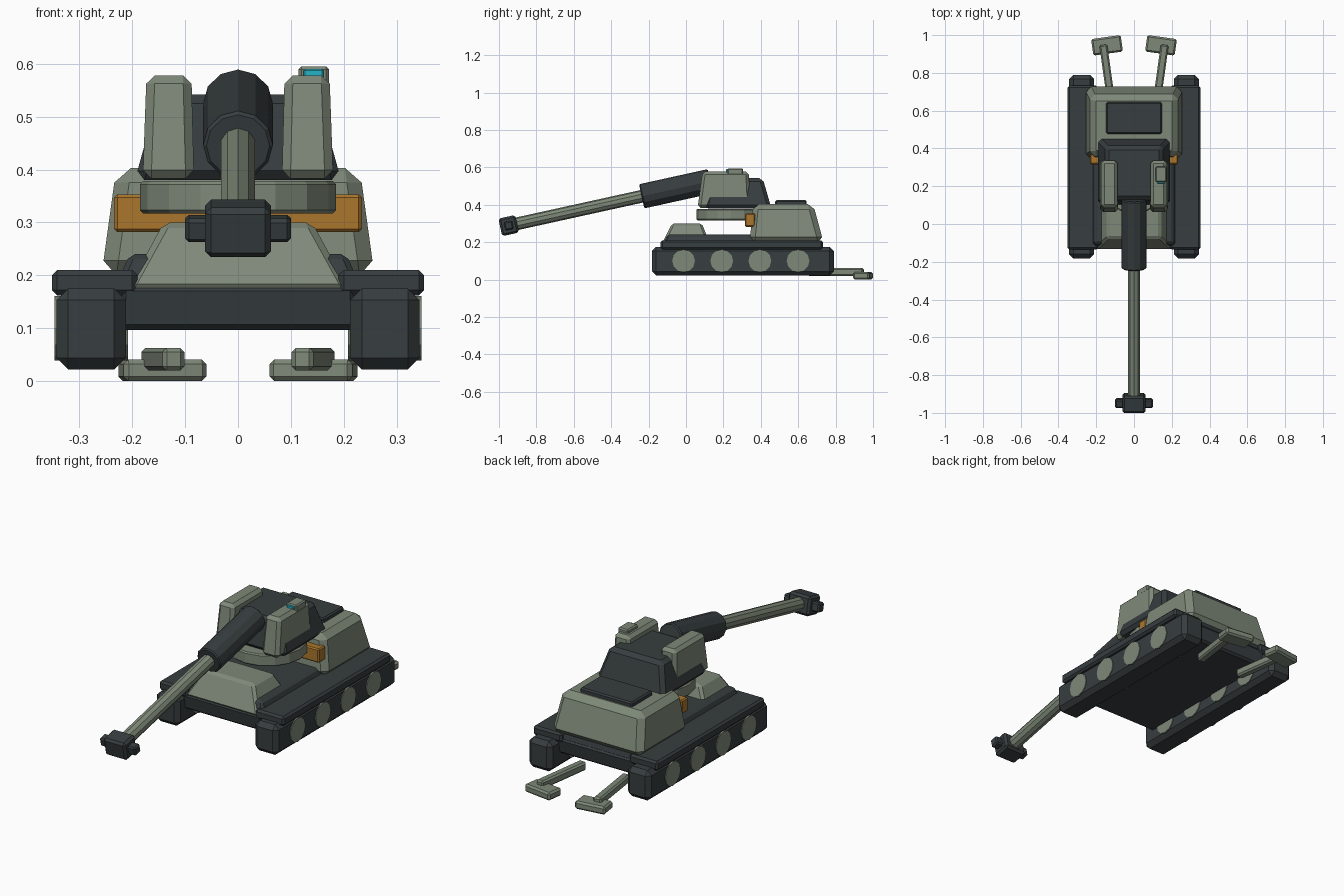
import bpy, bmesh
from math import radians, pi
from mathutils import Vector, Matrix

cube = bpy.data.objects.get("Cube")
if cube:
    bpy.data.objects.remove(cube, do_unlink=True)


def material(name, rgb):
    mat = bpy.data.materials.new(name)
    mat.use_nodes = True
    mat.diffuse_color = (*rgb, 1)
    mat.node_tree.nodes["Principled BSDF"].inputs["Base Color"].default_value = (*rgb, 1)
    return mat


GREEN = material("grey green paint", (0.21, 0.25, 0.19))
DARK = material("dark steel", (0.038, 0.047, 0.05))
ORANGE = material("orange paint", (0.40, 0.18, 0.025))
CYAN = material("cyan glass", (0.02, 0.45, 0.56))


def finish(name, bm, mat, bevel=0.0, matrix=None):
    bmesh.ops.recalc_face_normals(bm, faces=bm.faces)
    mesh = bpy.data.meshes.new(name)
    bm.to_mesh(mesh)
    bm.free()
    mesh.materials.append(mat)
    obj = bpy.data.objects.new(name, mesh)
    bpy.context.collection.objects.link(obj)
    if matrix:
        obj.matrix_world = matrix
    if bevel:
        mod = obj.modifiers.new("chamfer", 'BEVEL')
        mod.width = bevel
        mod.segments = 1
        mod.limit_method = 'ANGLE'
        mod.angle_limit = radians(35)
    return obj


def block(name, mat, x, y, z, top_x=None, top_y=None, bevel=0.0, matrix=None):
    """Box between ranges x, y, z, whose top may have its own x and y range."""
    bm = bmesh.new()
    bmesh.ops.create_cube(bm, size=1)
    for v in bm.verts:
        up = v.co.z > 0
        rx, ry = (top_x or x, top_y or y) if up else (x, y)
        v.co = (rx[v.co.x > 0], ry[v.co.y > 0], z[up])
    return finish(name, bm, mat, bevel, matrix)


def rod(name, mat, start, end, radius, sides=12, bevel=0.0):
    start, end = Vector(start), Vector(end)
    axis = end - start
    bm = bmesh.new()
    bmesh.ops.create_cone(bm, cap_ends=True, segments=sides, radius1=radius,
                          radius2=radius, depth=axis.length)
    turn = axis.to_track_quat('Z', 'Y').to_matrix().to_4x4()
    return finish(name, bm, mat, bevel, Matrix.Translation((start + end) / 2) @ turn)


def sym(half):
    return (-half, half)


def side(s, inner, outer):
    return tuple(sorted((s * inner, s * outer)))


# Hull
block("lower_hull", DARK, sym(0.222), (-0.12, 0.71), (0.097, 0.18),
      top_y=(-0.135, 0.725), bevel=0.01)
block("deck", DARK, sym(0.235), (-0.13, 0.72), (0.17, 0.24),
      top_x=sym(0.205), top_y=(-0.10, 0.70), bevel=0.01)
block("front_glacis", GREEN, sym(0.21), (-0.138, 0.135), (0.173, 0.3),
      top_x=sym(0.14), top_y=(-0.075, 0.085), bevel=0.012)
block("rear_housing", GREEN, sym(0.258), (0.34, 0.735), (0.2, 0.403),
      top_x=sym(0.23), top_y=(0.36, 0.68), bevel=0.028)
block("engine_hatch", DARK, sym(0.147), (0.477, 0.645), (0.39, 0.425), bevel=0.007)
block("cross_bar", ORANGE, sym(0.234), (0.316, 0.37), (0.282, 0.353), bevel=0.006)

# Running gear and rear stabilisers
for s, label in ((1, "left"), (-1, "right")):
    block(label + "_track", DARK, side(s, 0.212, 0.343), (-0.182, 0.79),
          (0.022, 0.175), bevel=0.022)
    block(label + "_fender", DARK, side(s, 0.19, 0.352), (-0.135, 0.732),
          (0.162, 0.21), bevel=0.01)
    for i in range(4):
        y = -0.013 + 0.204 * i
        rod(f"{label}_wheel_{i + 1}", GREEN, (s * 0.208, y, 0.1),
            (s * 0.347, y, 0.1), 0.061)
    swing = Matrix.Rotation(-s * radians(8), 4, 'Z')
    block(label + "_stabiliser_arm", GREEN, sym(0.021), sym(0.15), (0.02, 0.063),
          bevel=0.008, matrix=Matrix.Translation((s * 0.142, 0.80, 0)) @ swing)
    block(label + "_stabiliser_foot", GREEN, sym(0.079), sym(0.044), (0, 0.041),
          bevel=0.009, matrix=Matrix.Translation((s * 0.143, 0.946, 0)) @ swing)

# Turret
rod("turret_ring", GREEN, (0, 0.24, 0.317), (0, 0.24, 0.378), 0.185, 16, 0.006)
block("turret_body", DARK, sym(0.195), (0.10, 0.457), (0.38, 0.542),
      top_x=sym(0.15), top_y=(0.13, 0.41), bevel=0.018)
for s, label in ((1, "left"), (-1, "right")):
    block(label + "_cheek", GREEN, side(s, 0.083, 0.18), (0.062, 0.345),
          (0.383, 0.578), top_x=side(s, 0.088, 0.173), top_y=(0.088, 0.335),
          bevel=0.016)
block("sight_housing", GREEN, (0.114, 0.172), (0.222, 0.305), (0.555, 0.595), bevel=0.006)
block("sight_lens", CYAN, (0.124, 0.162), (0.214, 0.24), (0.56, 0.59), bevel=0.003)

# Gun, sloping down towards the front
slope = 0.22


def bore(y):
    return (0, y, 0.445 + slope * (y + 0.237))


rod("gun_sleeve", DARK, bore(0.13), bore(-0.237), 0.066, 12, 0.006)
rod("gun_barrel", GREEN, bore(-0.2), bore(-0.93), 0.034, 10)
tilt = Matrix.Translation(bore(-0.948)) @ Matrix.Rotation(radians(12.4), 4, 'X')
block("muzzle_brake", DARK, sym(0.062), sym(0.046), sym(0.048), bevel=0.011, matrix=tilt)
block("muzzle_vents", DARK, sym(0.1), sym(0.023), sym(0.023), bevel=0.007, matrix=tilt)
